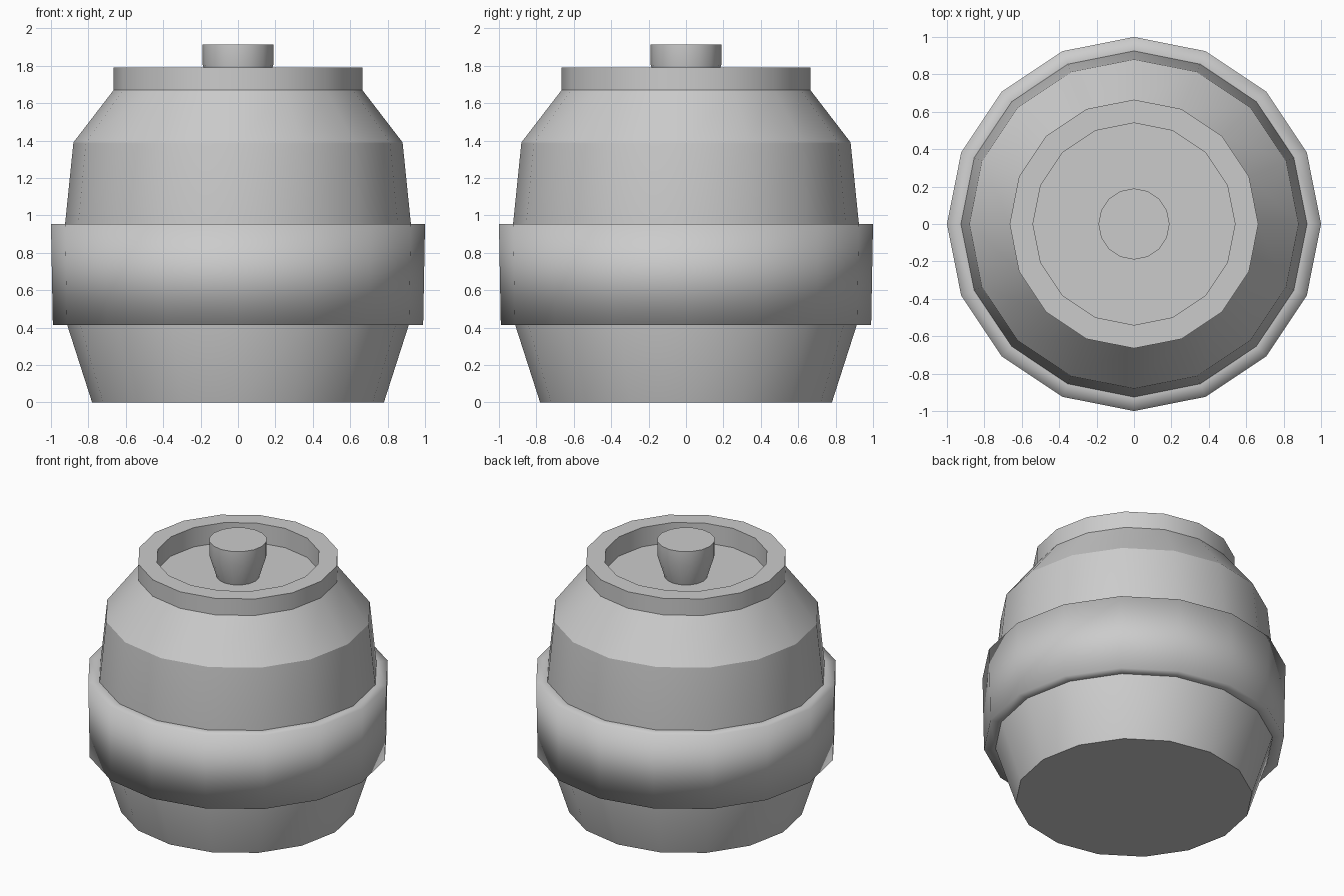
import bpy, bmesh, math

if "Cube" in bpy.data.objects:
    bpy.data.objects.remove(bpy.data.objects["Cube"])

SIDES = 16


def lathe(name, profile, angle=None):
    """Spin a (radius, z) profile around z; radius 0 is avoided by capping open ends."""
    bm = bmesh.new()
    rings = []
    for r, z in profile:
        ring = []
        for i in range(SIDES):
            a = 2 * math.pi * i / SIDES
            ring.append(bm.verts.new((r * math.cos(a), r * math.sin(a), z)))
        rings.append(ring)
    for low, high in zip(rings, rings[1:]):
        for i in range(SIDES):
            j = (i + 1) % SIDES
            bm.faces.new((low[i], low[j], high[j], high[i]))
    if name != "middle_band":
        bm.faces.new(rings[0][::-1])
        bm.faces.new(rings[-1])
    bm.normal_update()
    mesh = bpy.data.meshes.new(name)
    bm.to_mesh(mesh)
    bm.free()
    obj = bpy.data.objects.new(name, mesh)
    bpy.context.collection.objects.link(obj)
    bpy.ops.object.select_all(action='DESELECT')
    obj.select_set(True)
    bpy.context.view_layer.objects.active = obj
    if angle is None:
        bpy.ops.object.shade_smooth()
    else:
        bpy.ops.object.shade_smooth_by_angle(angle=math.radians(angle))
    return obj


# Barrel body with raised rim and recessed lid
lathe("barrel_body", [(0.78, 0), (0.915, 0.42), (0.925, 0.95), (0.88, 1.39),
                      (0.665, 1.67), (0.665, 1.79), (0.54, 1.79), (0.54, 1.65)], 28)

# Fully smooth-shaded band around the middle
lathe("middle_band", [(0.915, 0.415), (0.99, 0.415), (1.0, 0.955), (0.925, 0.955)])

# Tapered knob standing on the lid
lathe("lid_knob", [(0.14, 1.65), (0.19, 1.81), (0.19, 1.915)], 28)
